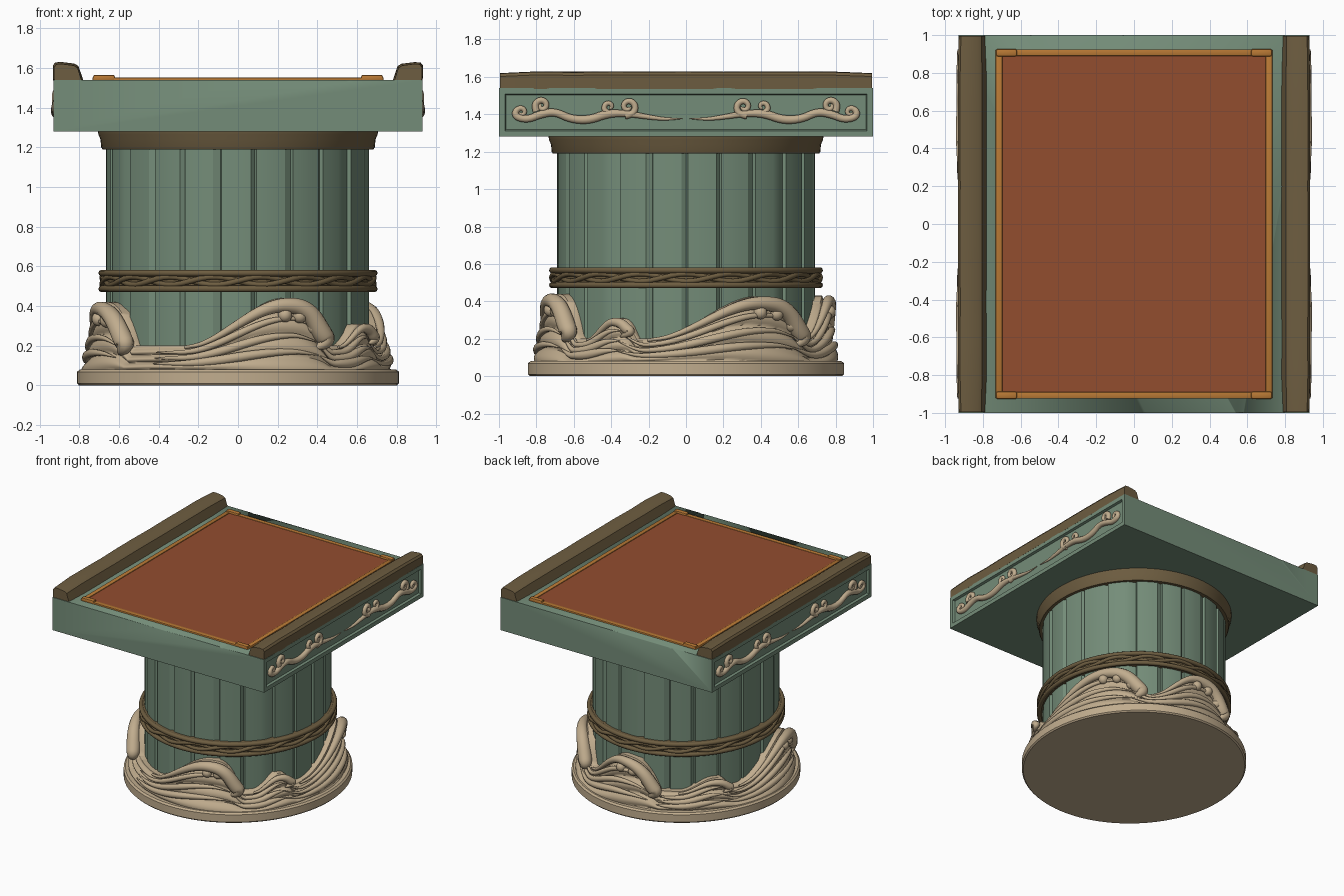
import bpy, bmesh, math, random
from math import sin, cos, pi, radians
from mathutils import Vector

random.seed(4)
cube = bpy.data.objects.get("Cube")
if cube:
    bpy.data.objects.remove(cube, do_unlink=True)

SX = 0.96  # the round parts are slightly oval


def material(name, rgb):
    m = bpy.data.materials.new(name)
    m.use_nodes = True
    m.diffuse_color = (*rgb, 1)
    m.node_tree.nodes["Principled BSDF"].inputs["Base Color"].default_value = (*rgb, 1)
    return m


GREEN = material("faded_green", (0.175, 0.265, 0.19))
BROWN = material("dark_wood", (0.155, 0.11, 0.052))
CREAM = material("carved_cream", (0.53, 0.415, 0.27))
RED = material("rust_red", (0.29, 0.075, 0.028))
ORANGE = material("orange_trim", (0.48, 0.19, 0.035))


def smooth(ob, angle=35):
    bpy.ops.object.select_all(action='DESELECT')
    ob.select_set(True)
    bpy.context.view_layer.objects.active = ob
    bpy.ops.object.shade_smooth_by_angle(angle=radians(angle))


def finish(name, bm, mat, angle=35):
    bmesh.ops.recalc_face_normals(bm, faces=bm.faces)
    me = bpy.data.meshes.new(name)
    bm.to_mesh(me)
    bm.free()
    me.materials.append(mat)
    ob = bpy.data.objects.new(name, me)
    bpy.context.collection.objects.link(ob)
    smooth(ob, angle)
    return ob


def loft(name, rows, mat, caps=True, angle=35):
    """Skin closed rings of points."""
    bm = bmesh.new()
    rings = [[bm.verts.new(p) for p in row] for row in rows]
    n = len(rings[0])
    for a, b in zip(rings, rings[1:]):
        for i in range(n):
            j = (i + 1) % n
            bm.faces.new((a[i], a[j], b[j], b[i]))
    if caps:
        bm.faces.new(rings[0])
        bm.faces.new(rings[-1])
    return finish(name, bm, mat, angle)


def polar(deg, r, z):
    """Angle runs from the front towards +x."""
    a = radians(deg)
    return Vector((SX * r * sin(a), -r * cos(a), z))


def lathe(name, profile, mat, n=96):
    return loft(name, [[polar(360 * i / n, r, z) for i in range(n)] for r, z in profile], mat)


def box(name, lo, hi, mat, bevel=0.006):
    bm = bmesh.new()
    bmesh.ops.create_cube(bm, size=1)
    for v in bm.verts:
        v.co = [l + (h - l) * (c + 0.5) for l, h, c in zip(lo, hi, v.co)]
    if bevel:
        bmesh.ops.bevel(bm, geom=bm.edges[:], offset=bevel, segments=2, affect='EDGES', profile=0.5)
    return finish(name, bm, mat)


def tube(name, paths, mat, cyclic=False, sides=3):
    """Tapered tubes; every point is (position, radius)."""
    cu = bpy.data.curves.new(name, 'CURVE')
    cu.dimensions = '3D'
    cu.bevel_depth = 1
    cu.bevel_resolution = sides
    cu.resolution_u = 5
    cu.use_fill_caps = True
    for path in paths:
        s = cu.splines.new('POLY' if cyclic else 'NURBS')
        s.points.add(len(path) - 1)
        for p, (co, r) in zip(s.points, path):
            p.co = (*co, 1)
            p.radius = r
        s.use_cyclic_u = cyclic
        if not cyclic:
            s.order_u = 3
            s.use_endpoint_u = True
    cu.materials.append(mat)
    ob = bpy.data.objects.new(name, cu)
    bpy.context.collection.objects.link(ob)
    bpy.ops.object.select_all(action='DESELECT')
    ob.select_set(True)
    bpy.context.view_layer.objects.active = ob
    bpy.ops.object.convert(target='MESH')
    smooth(bpy.context.object, 60)


# Round plinth
lathe("plinth", [(0.835, 0), (0.845, 0.01), (0.845, 0.068), (0.832, 0.08), (0.6, 0.08)], CREAM)

# Column of upright planks with narrow grooves
PLANKS = 22
section = []
for k in range(PLANKS):
    step = 360 / PLANKS
    start = (k + 0.5) * step + random.uniform(-1.5, 1.5)
    bulge = random.uniform(-0.003, 0.003)
    section.append((start, 0.672))
    section += [(start + 0.7 + f * (step - 3.5), 0.69 + bulge) for f in (0, 0.25, 0.5, 0.75, 1)]
section.sort()
loft("plank_column", [[polar(a, r, z) for a, r in section] for z in (0.07, 1.285)], GREEN, angle=25)

# Collar under the tabletop
lathe("top_collar", [(0.68, 1.19), (0.712, 1.19), (0.718, 1.2), (0.722, 1.24),
                     (0.733, 1.265), (0.735, 1.285)], BROWN)

# Rope belt: backing band, two hoops and twisted strands
lathe("belt_band", [(0.68, 0.475), (0.71, 0.478), (0.71, 0.578), (0.68, 0.58)], BROWN)
N = 120
tube("belt_hoops", [[(polar(360 * i / N, 0.715, z), 0.017) for i in range(N)]
                    for z in (0.487, 0.566)], BROWN, True)
tube("belt_strands", [[(polar(360 * i / N, 0.712 + 0.006 * cos(9 * 2 * pi * i / N + ph),
                              0.527 + 0.02 * sin(9 * 2 * pi * i / N + ph)), 0.014)
                       for i in range(N)] for ph in (0, pi)], BROWN, True)

# Carved waves: start, peak and end angle, height
CRESTS = [(-22, 20, 38, 0.44), (45, 60, 69, 0.31), (74, 122, 145, 0.425),
          (148, 178, 201, 0.43), (212, 232, 243, 0.29), (248, 288, 312, 0.42)]
LOW = 0.2


def crest_height(a, crest):
    start, peak, end, top = crest
    if a <= start or a >= end:
        return LOW
    if a < peak:
        u = (a - start) / (peak - start)
        f = u * u * (3 - 2 * u)
    else:
        f = 1 - ((a - peak) / (end - peak)) ** 3
    return LOW + (top - LOW) * f


def wave_height(a):
    return max(crest_height(a + turn, c) for c in CRESTS for turn in (0, -360))


def wave_point(a, t):
    h = wave_height(a)
    ridge = abs(sin(3.5 * pi * t + 0.9 * sin(radians(3 * a))))
    r = 0.728 + 0.075 * (1 - t) ** 1.5 + 0.024 * ridge * (1 - t ** 6)
    return polar(a, r, 0.07 + (h - 0.07) * t)


COLS, ROWS = 270, 30
angles = [360 * i / COLS for i in range(COLS)]
rows = [[wave_point(a, t / ROWS) for a in angles] for t in range(ROWS + 1)]
rows.append([polar(a, 0.66, wave_height(a)) for a in angles])
loft("wave_body", rows, CREAM, caps=False, angle=60)

# Rolled lips along each crest, ending in a drooping curl
lips, ribs = [], []
for c in CRESTS:
    start, peak, end, top = c
    big = 0.052 if top > 0.35 else 0.03
    path = []
    for k in range(13):
        u = k / 12
        a = start + (end - start - 3) * u
        rad = 0.008 + (big - 0.008) * u ** 1.2
        path.append((polar(a, 0.745 + 0.03 * u, crest_height(a, c) - rad * 0.9), rad))
    drop = path[-1][0].z
    path.append((polar(end - 1, 0.78, drop - 0.4 * big), big * 0.85))
    path.append((polar(end - 4, 0.78, drop - 1.1 * big), big * 0.5))
    path.append((polar(end - 6, 0.77, drop - 1.3 * big), 0.004))
    lips.append(path)
    # flowing ribs sweeping up into the crest
    for low, size in ((0.72, 0.016), (0.48, 0.02), (0.25, 0.022)):
        rib = []
        for k in range(11):
            u = k / 10
            a = start - 12 + (end - start + 6) * u
            z = 0.08 + (wave_height(a) - 0.08) * low
            rib.append((polar(a, 0.75 + 0.06 * (1 - low), z), 0.003 + size * sin(pi * u)))
        ribs.append(rib)
tube("wave_lips", lips, CREAM, sides=4)
tube("wave_ribs", ribs, CREAM)

# Foam lobes hanging under the big lips
bm = bmesh.new()
for c in CRESTS:
    if c[3] > 0.35:
        for f in (0.1, 0.45, 0.8):
            a = c[1] + (c[2] - c[1]) * f - 3
            new = bmesh.ops.create_uvsphere(bm, u_segments=16, v_segments=10, radius=0.036)
            bmesh.ops.translate(bm, verts=new["verts"], vec=polar(a, 0.765, crest_height(a, c) - 0.085))
finish("wave_foam", bm, CREAM, 60)

# Tabletop with sunken side panels
bm = bmesh.new()
bmesh.ops.create_cube(bm, size=1)
bmesh.ops.scale(bm, vec=(1.86, 2, 0.26), verts=bm.verts)
bmesh.ops.translate(bm, vec=(0, 0, 1.41), verts=bm.verts)
sides = [f for f in bm.faces if abs(f.normal.x) > 0.9]
bmesh.ops.inset_individual(bm, faces=sides, thickness=0.045, depth=0)
bmesh.ops.inset_individual(bm, faces=sides, thickness=0.008, depth=-0.018)
table = finish("tabletop", bm, GREEN, 25)

# Worn chips along the front and back top edges
bm = bmesh.new()
for side in (-1, 1):
    for x, r in ((-0.47, 0.12), (0.06, 0.1), (0.56, 0.09)):
        new = bmesh.ops.create_cone(bm, cap_ends=True, segments=20, radius1=0, radius2=r, depth=0.2)
        bmesh.ops.translate(bm, verts=new["verts"], vec=(x * -side, side * (0.968 + r), 1.5))
chips = finish("chip_cutter", bm, GREEN)
mod = table.modifiers.new("chips", 'BOOLEAN')
mod.operation = 'DIFFERENCE'
mod.object = chips
bpy.ops.object.select_all(action='DESELECT')
bpy.context.view_layer.objects.active = table
table.select_set(True)
bpy.ops.object.modifier_apply(modifier="chips")
bpy.data.objects.remove(chips, do_unlink=True)

# Inlaid panel, trim and raised trim corners
box("red_panel", (-0.7, -0.895, 1.53), (0.7, 0.895, 1.548), RED, 0)
for s in (-1, 1):
    box("long_trim", (s * 0.715 - 0.018, -0.925, 1.53), (s * 0.715 + 0.018, 0.925, 1.554), ORANGE)
    box("short_trim", (-0.72, s * 0.907 - 0.018, 1.53), (0.72, s * 0.907 + 0.018, 1.552), ORANGE)
    for t in (-1, 1):
        box("trim_corner", (s * 0.675 - 0.055, t * 0.907 - 0.02, 1.53),
            (s * 0.675 + 0.055, t * 0.907 + 0.02, 1.565), ORANGE, 0.01)

# Side rails, rounded on top and slightly uneven
RAIL = [(0.93, 1.535), (0.932, 1.61), (0.92, 1.626), (0.89, 1.628), (0.825, 1.62), (0.805, 1.608), (0.78, 1.535)]
for s in (-1, 1):
    rows = []
    for k in range(11):
        shrink = 0.008 if k in (0, 10) else random.uniform(-0.002, 0.002)
        y = -0.995 + 1.99 * k / 10
        rows.append([(s * (x + (0.86 - x) * shrink * 8), y, z - shrink) for x, z in RAIL])
    loft("side_rail", rows, BROWN)

# Scroll carvings in the side panels, mirrored both ways: y, z, radius
STEM = [(0.02, 1.378, 0.003), (0.1, 1.372, 0.008), (0.2, 1.385, 0.014), (0.32, 1.405, 0.018),
        (0.42, 1.405, 0.024), (0.52, 1.368, 0.024), (0.62, 1.375, 0.022), (0.7, 1.415, 0.022),
        (0.78, 1.4, 0.022), (0.85, 1.37, 0.02), (0.92, 1.39, 0.02), (0.9, 1.44, 0.016), (0.86, 1.42, 0.006)]


def curl(y, z, size, thick, first, turns):
    """Spiral closing in on its centre."""
    pts = []
    for k in range(12):
        u = k / 11
        a = first + turns * 2 * pi * u
        r = size * (1 - 0.85 * u)
        pts.append((y + r * cos(a), z + r * sin(a), thick * (1 - 0.45 * u)))
    return pts


SCROLLS = [STEM, curl(0.31, 1.44, 0.05, 0.02, pi * 1.6, -1.3), curl(0.41, 1.44, 0.035, 0.017, -pi / 2, 1.0),
           curl(0.77, 1.445, 0.042, 0.02, -pi / 4, 1.3), curl(0.88, 1.41, 0.03, 0.016, 0, 1.0)]
for s in (-1, 1):
    tube("side_scrolls", [[(Vector((s * 0.918, m * y, z)), r) for y, z, r in path]
                          for path in SCROLLS for m in (-1, 1)], CREAM)
